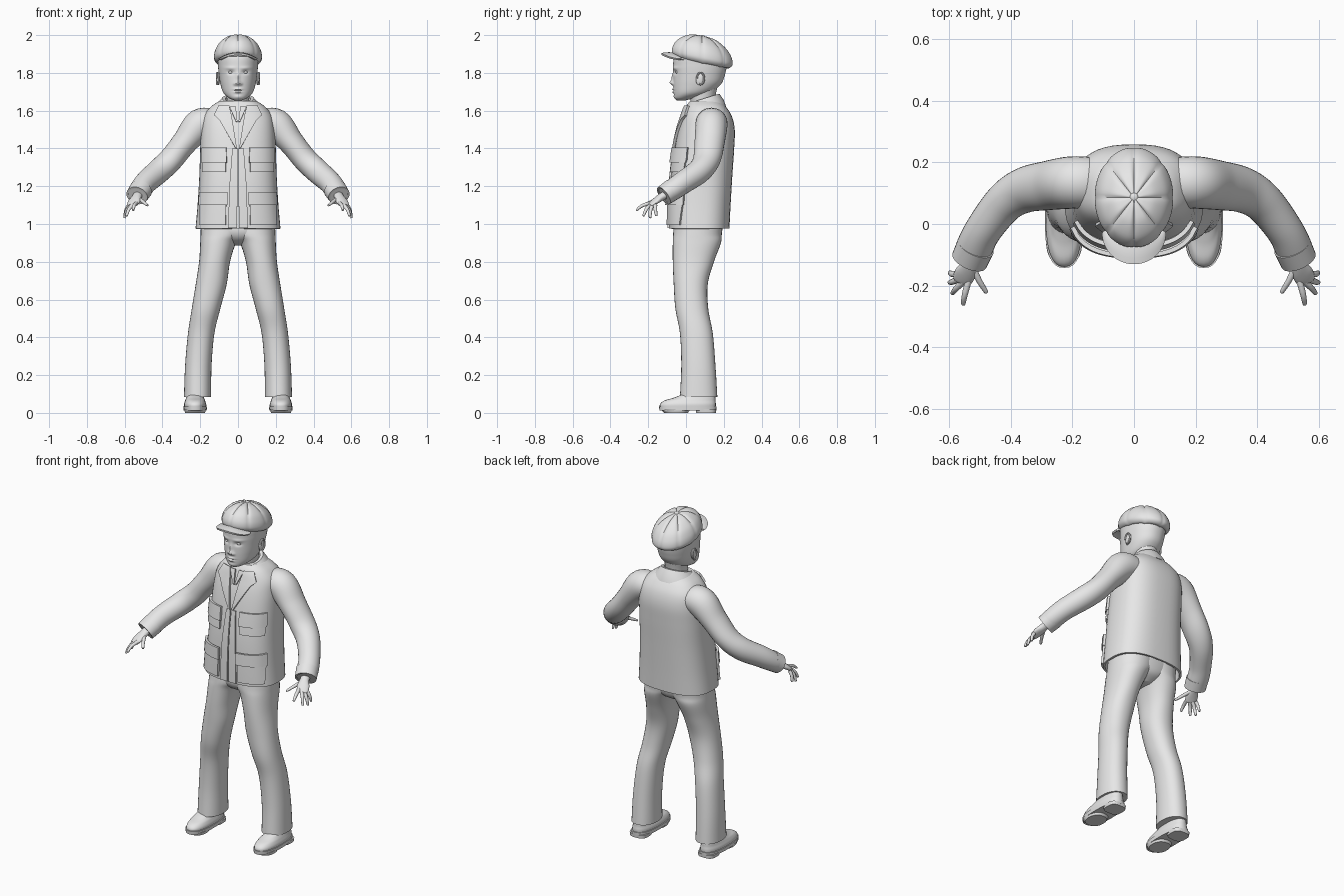
import bpy, bmesh, math
from mathutils import Vector, Matrix

if "Cube" in bpy.data.objects:
    bpy.data.objects.remove(bpy.data.objects["Cube"], do_unlink=True)

grey = bpy.data.materials.new("plain grey")
grey.use_nodes = True
grey.diffuse_color = (0.8, 0.8, 0.8, 1)
grey.node_tree.nodes["Principled BSDF"].inputs["Base Color"].default_value = (0.8, 0.8, 0.8, 1)
parts = []


def finish(name, bm, mirror=False, thick=0, offset=0):
    bmesh.ops.recalc_face_normals(bm, faces=bm.faces)
    mesh = bpy.data.meshes.new(name)
    bm.to_mesh(mesh)
    bm.free()
    mesh.materials.append(grey)
    ob = bpy.data.objects.new(name, mesh)
    bpy.context.collection.objects.link(ob)
    if thick:
        mod = ob.modifiers.new("thickness", "SOLIDIFY")
        mod.thickness, mod.offset = thick, offset
    if mirror:
        ob.modifiers.new("mirror", "MIRROR")
    parts.append(ob)
    return ob


def smooth(rows, k=6):
    """Catmull-Rom interpolation of rows of numbers."""
    out = []
    for i in range(len(rows) - 1):
        p = [rows[max(0, min(len(rows) - 1, i + j))] for j in (-1, 0, 1, 2)]
        for s in range(k):
            t = s / k
            out.append([b + 0.5 * t * (c - a + t * (2*a - 5*b + 4*c - d + t * (3*(b - c) + d - a)))
                        for a, b, c, d in zip(*p)])
    return out + [list(rows[-1])]


def skin(bm, rings, closed=True, caps=(True, True)):
    vr = [[bm.verts.new(p) for p in r] for r in rings]
    n = len(vr[0])
    for a, b in zip(vr, vr[1:]):
        for i in range(n if closed else n - 1):
            j = (i + 1) % n
            bm.faces.new((a[i], a[j], b[j], b[i]))
    if closed and caps[0]:
        bm.faces.new(vr[0])
    if closed and caps[1]:
        bm.faces.new(vr[-1])


def power(c, n):
    return math.copysign(abs(c) ** (2 / n), c)


def loft(name, rows, n=2.0, segs=32, k=6, warp=None, caps=(True, True), **kw):
    """Stack of horizontal slices: z, left, right, front, back."""
    bm, rings = bmesh.new(), []
    for z, x0, x1, y0, y1 in smooth(rows, k):
        ring = []
        for i in range(segs):
            a = math.tau * i / segs
            p = Vector(((x0 + x1) / 2 + (x1 - x0) / 2 * power(math.cos(a), n),
                        (y0 + y1) / 2 + (y1 - y0) / 2 * power(math.sin(a), n), z))
            ring.append(warp(p) if warp else p)
        rings.append(ring)
    skin(bm, rings, caps=caps)
    return finish(name, bm, **kw)


def tube(bm, pts, segs=20, k=6, caps=(True, True)):
    """Tube along a path: x, y, z, level radius, upright radius."""
    rows, rings = smooth(pts, k), []
    for i, r in enumerate(rows):
        t = Vector(rows[min(i + 1, len(rows) - 1)][:3]) - Vector(rows[max(i - 1, 0)][:3])
        h = t.cross(Vector((0, 0, 1))).normalized()
        v = h.cross(t).normalized()
        rings.append([Vector(r[:3]) + h * r[3] * math.cos(math.tau * j / segs)
                      + v * r[4] * math.sin(math.tau * j / segs) for j in range(segs)])
    skin(bm, rings, caps=caps)


def ball(name, loc, size, mirror=False, tilt=0):
    bm = bmesh.new()
    m = Matrix.Translation(loc) @ Matrix.Rotation(tilt, 4, 'X') @ Matrix.Diagonal((*size, 1))
    bmesh.ops.create_uvsphere(bm, u_segments=20, v_segments=12, radius=1, matrix=m)
    return finish(name, bm, mirror)


# Jacket body
N = 2.6
torso = [(z, -w, w, f, b) for z, w, f, b in (
    (.975, .225, -.09, .23), (1.1, .214, -.088, .236), (1.25, .205, -.08, .245), (1.4, .2, -.06, .255),
    (1.5, .195, -.04, .258), (1.57, .182, -.018, .243), (1.62, .145, .0, .212), (1.65, .1, .02, .18))]
loft("jacket_body", torso, N, 48, thick=.012, offset=-1, caps=(False, True))
dense = smooth(torso)


def chest(x, z):
    """Front of the jacket at a given x and height."""
    for a, b in zip(dense, dense[1:]):
        if a[0] <= z <= b[0]:
            t = (z - a[0]) / (b[0] - a[0])
            _, _, w, f, bk = [p + (q - p) * t for p, q in zip(a, b)]
            return (f + bk) / 2 - (bk - f) / 2 * max(0, 1 - abs(x / w) ** N) ** (1 / N)
    return 0


def patch(name, rows, lift, k=6):
    """Cloth piece lying on the chest: rows of z, inner x, outer x."""
    bm, grid = bmesh.new(), []
    for a, b in zip(rows, rows[1:]):
        for s in range(k + 1):
            z, x0, x1 = [p + (q - p) * s / k for p, q in zip(a, b)]
            xs = [x0 + (x1 - x0) * j / 10 for j in range(11)]
            grid.append([Vector((x, chest(x, z) - lift, z)) for x in xs])
    skin(bm, grid, closed=False)
    bmesh.ops.remove_doubles(bm, verts=bm.verts, dist=1e-5)
    finish(name, bm, mirror=True, thick=.014)


patch("lapel", [(1.4, .006, .012), (1.55, .03, .098), (1.575, .034, .125), (1.625, .046, .1)], .007)
patch("front_placket", [(.98, .005, .052), (1.2, .003, .045), (1.4, .003, .03)], .002)
patch("chest_pocket", [(1.275, .065, .185), (1.38, .065, .185)], .004)
patch("chest_pocket_flap", [(1.325, .06, .19), (1.34, .06, .191), (1.405, .062, .188)], .013)
patch("lower_pocket", [(.995, .065, .2), (1.15, .062, .198)], .008)
patch("lower_pocket_flap", [(1.1, .056, .204), (1.17, .056, .2)], .017)
patch("shirt_collar", [(1.54, .003, .01), (1.62, .012, .045)], .003)

# Jacket collar folded around the neck
bm, grid = bmesh.new(), []
for i in range(41):
    a = math.radians(-150 + 7.5 * i)
    d = (1 - math.cos(a)) / 2
    grid.append([Vector((rx * math.sin(a), .095 + ry * math.cos(a), z - drop * d)) for rx, ry, z, drop in (
        (.068, .062, 1.63, .03), (.07, .068, 1.682, .045), (.082, .08, 1.685, .05),
        (.105, .1, 1.655, .04), (.13, .112, 1.622, .03))])
skin(bm, grid, closed=False)
finish("jacket_collar", bm, thick=.01)

# Sleeves and cuffs
bm = bmesh.new()
tube(bm, [(.12, .135, 1.535, .08, .07), (.2, .135, 1.525, .085, .085), (.28, .125, 1.435, .08, .068),
          (.355, .11, 1.342, .074, .064), (.42, .07, 1.28, .066, .064), (.487, -.015, 1.22, .06, .06),
          (.518, -.075, 1.178, .06, .056), (.534, -.115, 1.152, .056, .05)], 28)
finish("sleeve", bm, True)
bm = bmesh.new()
tube(bm, [(.514, -.072, 1.182, .062, .058), (.535, -.118, 1.15, .06, .054)], 28, 3, (False, False))
finish("sleeve_cuff", bm, True, thick=.01, offset=-1)

# Hands with fingers
bm = bmesh.new()
tube(bm, [(.525, -.09, 1.165, .026, .022), (.535, -.13, 1.143, .026, .02), (.548, -.16, 1.122, .034, .016),
          (.56, -.185, 1.102, .03, .011), (.562, -.19, 1.098, .015, .006)])
fingers = [((.537, -.18, 1.112), (.55, -.23, 1.098), (.555, -.26, 1.075)),
           ((.554, -.185, 1.105), (.578, -.21, 1.078), (.59, -.225, 1.045)),
           ((.568, -.178, 1.1), (.59, -.188, 1.07), (.6, -.19, 1.035)),
           ((.578, -.163, 1.1), (.593, -.162, 1.075), (.599, -.157, 1.045)),
           ((.525, -.14, 1.135), (.503, -.185, 1.118), (.481, -.22, 1.1))]
for a, b, c in fingers:
    tip = Vector(c) + (Vector(c) - Vector(b)) * .08
    tube(bm, [(*a, .011, .01), (*b, .0095, .009), (*c, .007, .006), (*tip, .002, .002)], 12, 4)
finish("hand", bm, True)

# Trousers
loft("trouser_leg", [(.085, .142, .286, -.032, .166), (.25, .14, .28, -.025, .156), (.42, .125, .265, -.032, .142),
                     (.55, .094, .245, -.056, .118), (.68, .06, .224, -.065, .115), (.8, .042, .206, -.07, .148),
                     (.9, .01, .2, -.07, .185), (.95, -.03, .198, -.068, .19), (1.03, -.04, .195, -.06, .2)],
     2.2, mirror=True)
loft("trouser_seat", [(.885, -.03, .03, .02, .12), (.915, -.1, .1, -.04, .17),
                      (.96, -.17, .17, -.065, .19), (1.03, -.18, .18, -.06, .2)], 2.3)

# Shoes
loft("shoe_upper", [(.02, .17, .284, -.136, .156), (.045, .168, .286, -.138, .158), (.065, .174, .28, -.115, .156),
                    (.082, .18, .274, -.06, .155), (.11, .185, .268, -.005, .15), (.16, .185, .265, .0, .145)],
     2.4, mirror=True)
loft("shoe_sole", [(.012, .166, .288, -.14, .16), (.034, .164, .29, -.143, .162)], 2.5, k=2, mirror=True)
loft("shoe_heel", [(0, .175, .28, .055, .158), (.02, .172, .283, .05, .16)], 3, k=2, mirror=True)
loft("shoe_tread", [(0, .175, .28, -.115, .01), (.02, .168, .286, -.135, .025)], 2.3, k=2, mirror=True)

# Head with sculpted face: |x|, z, width, height, push
features = [(0, 1.748, .013, .012, -.017), (0, 1.775, .009, .024, -.009), (.016, 1.742, .008, .007, -.007),
            (.038, 1.803, .017, .01, .01), (.042, 1.826, .028, .007, -.004), (0, 1.713, .019, .006, -.009),
            (0, 1.698, .016, .006, -.009), (0, 1.7055, .024, .0025, .006), (0, 1.673, .02, .01, -.004)]


def face(p):
    weight = max(0, min(1, (.02 - p.y) / .05))
    for x, z, w, h, push in features:
        p.y += weight * push * math.exp(-((abs(p.x) - x) / w) ** 2 - ((p.z - z) / h) ** 2)
    return p


loft("head", [(z, -w, w, f, b) for z, w, f, b in (
    (1.655, .022, -.05, -.0), (1.668, .05, -.06, .05), (1.695, .078, -.064, .13), (1.74, .093, -.067, .185),
    (1.79, .101, -.067, .206), (1.84, .106, -.068, .216), (1.89, .106, -.062, .216), (1.935, .085, -.03, .19))],
     2.15, 128, 10, face)
loft("neck", [(1.54, -.062, .062, .02, .17), (1.62, -.058, .058, .028, .155),
              (1.67, -.06, .06, .022, .155), (1.74, -.07, .07, .02, .17)])
ball("eye", (.038, -.044, 1.803), (.014, .013, .008), True)
ball("ear", (.104, .075, 1.768), (.009, .022, .034), True, -.2)
bm = bmesh.new()
rings = [[Vector((.111 + .005 * math.sin(b), .077 + (.019 + .005 * math.cos(b)) * math.cos(a),
                  1.77 + (.031 + .005 * math.cos(b)) * math.sin(a))) for b in
          [math.tau * j / 8 for j in range(8)]] for a in [math.radians(-110 + 12 * i) for i in range(25)]]
skin(bm, rings)
finish("ear_rim", bm, True)

# Cap crown with eight gathered panels
bm, rings = bmesh.new(), []
for r, h in smooth([(.7, -.02), (.86, -.022), (.97, -.008), (1, .012), (.95, .042), (.8, .077),
                    (.52, .108), (.25, .12), (.03, .121)], 5):
    ring = []
    for i in range(96):
        a = math.tau * i / 96
        crease = (1 - abs(math.sin(4 * a))) ** 3
        q = r * (1 - .025 * crease)
        y = .163 * q * math.sin(a)
        ring.append(Vector((.128 * q * math.cos(a), .086 + y,
                            1.875 + h - .2 * y - .007 * crease * math.sin(math.pi * min(1, r)))))
    rings.append(ring)
skin(bm, rings)
finish("cap_crown", bm)
ball("cap_button", (0, .087, 1.993), (.014, .014, .007))

# Cap peak
bm, grid = bmesh.new(), []
for i in range(33):
    a = math.radians(-90 + 180 * i / 32)
    s, c = math.sin(a), math.cos(a)
    grid.append([Vector(((.09 + .01 * t) * s, -.01 - .02 * t - (.04 + .06 * t) * c,
                         1.9 - .028 * s * s + .004 * math.sin(math.pi * t))) for t in (0, .25, .5, .75, 1)])
skin(bm, grid, closed=False)
finish("cap_peak", bm, thick=.011)

# Bake the modifiers and smooth the surfaces
bpy.ops.object.select_all(action='DESELECT')
for ob in parts:
    ob.select_set(True)
bpy.context.view_layer.objects.active = parts[0]
bpy.ops.object.convert(target='MESH')
bpy.ops.object.shade_smooth_by_angle(angle=math.radians(40))
